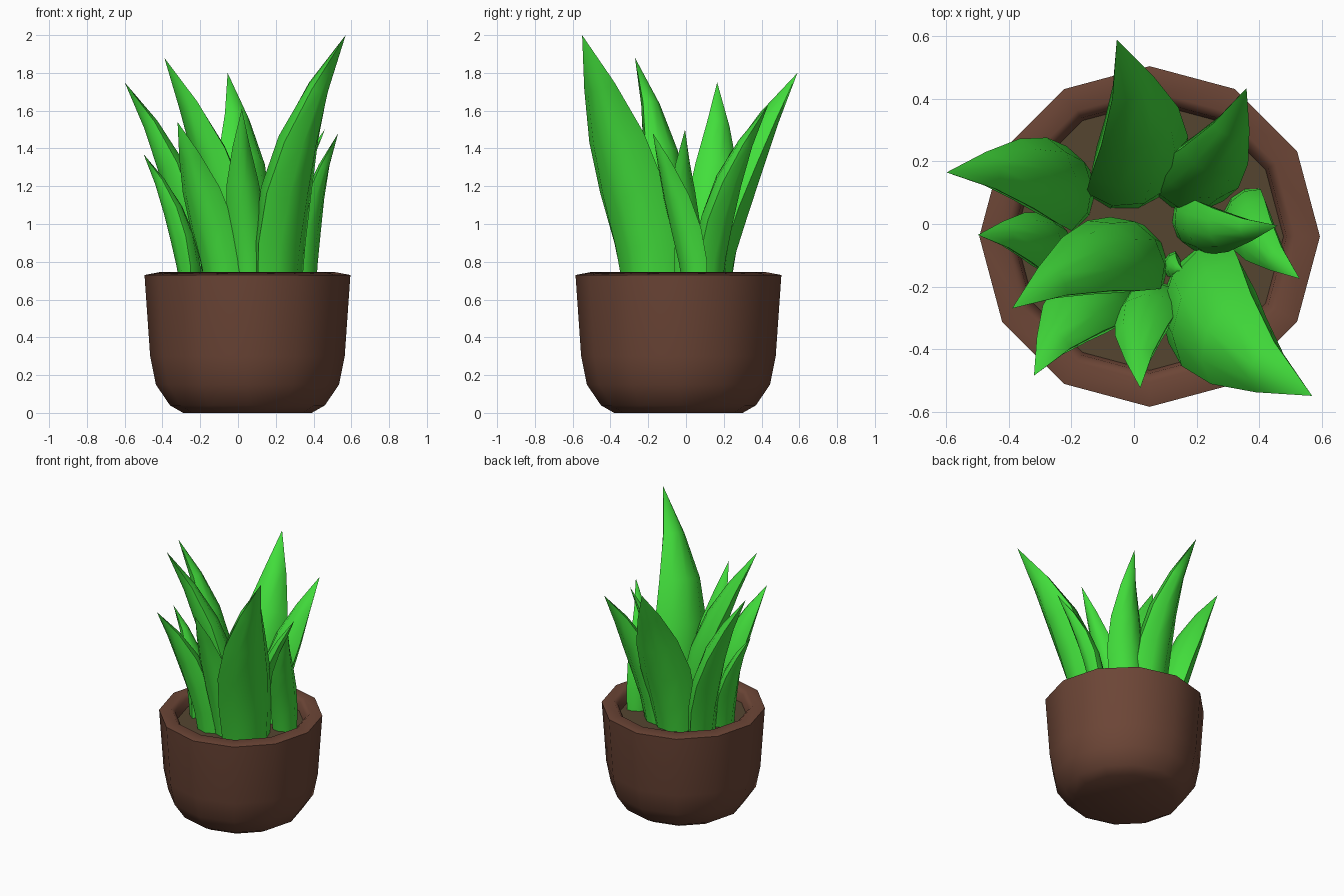
import bpy, bmesh, math
from mathutils import Vector

if "Cube" in bpy.data.objects:
    bpy.data.objects.remove(bpy.data.objects["Cube"])

CX, CY = 0.05, -0.04      # pot axis


def material(name, rgb):
    m = bpy.data.materials.new(name)
    m.diffuse_color = (*rgb, 1)
    m.use_nodes = True
    m.node_tree.nodes["Principled BSDF"].inputs["Base Color"].default_value = m.diffuse_color
    return m


def finish(bm, name, mat, angle):
    bmesh.ops.recalc_face_normals(bm, faces=bm.faces)
    me = bpy.data.meshes.new(name)
    bm.to_mesh(me)
    bm.free()
    me.materials.append(mat)
    ob = bpy.data.objects.new(name, me)
    bpy.context.collection.objects.link(ob)
    bpy.ops.object.select_all(action='DESELECT')
    ob.select_set(True)
    bpy.context.view_layer.objects.active = ob
    bpy.ops.object.shade_smooth_by_angle(angle=math.radians(angle))
    return ob


def bridge(bm, a, b):
    n = len(a)
    for i in range(n):
        j = (i + 1) % n
        bm.faces.new((a[i], a[j], b[j], b[i]))


def lathe(name, profile, mat, sides=12):
    bm = bmesh.new()
    rings = [[bm.verts.new((CX + r * math.cos(2 * math.pi * i / sides),
                            CY + r * math.sin(2 * math.pi * i / sides), z))
              for i in range(sides)] for r, z in profile]
    for a, b in zip(rings, rings[1:]):
        bridge(bm, a, b)
    bm.faces.new(rings[0])
    bm.faces.new(rings[-1])
    return finish(bm, name, mat, 65)


# fleshy cross-section: across the blade, outward
SECTION = [(-1, -0.1), (-0.65, 0.42), (0, 0.64), (0.65, 0.42),
           (1, -0.1), (0.6, -0.5), (0, -0.65), (-0.6, -0.5)]
# position along the blade, relative width
TAPER = [(0, 0.85), (0.2, 0.97), (0.4, 1.0), (0.6, 0.82), (0.8, 0.45)]


def leaf(name, base, tip, width, mat, power=1.8):
    b, t = Vector((*base, 0.63)), Vector(tip)
    flat = Vector((t.x - b.x, t.y - b.y, 0))
    left = Vector((-flat.y, flat.x, 0)).normalized()
    bm = bmesh.new()
    rings = []
    for u, w in TAPER:
        # blade bows to its right and the tip hooks back
        p = (b + flat * u ** power + Vector((0, 0, (t.z - b.z) * u))
             - left * (0.12 * width * math.sin(math.pi * u ** 1.5)))
        tangent = flat * (power * u ** (power - 1)) + Vector((0, 0, t.z - b.z))
        out = left.cross(tangent).normalized()
        if out.dot(flat) < 0:
            out = -out
        a = math.radians(8 + 24 * u)                  # twist
        side = left * math.cos(a) - out * math.sin(a)
        out = out * math.cos(a) + left * math.sin(a)
        h = w * width / 2
        rings.append([bm.verts.new(p + side * (s * h) + out * (o * h))
                      for s, o in SECTION])
    for r, q in zip(rings, rings[1:]):
        bridge(bm, r, q)
    bm.faces.new(rings[0])
    point = bm.verts.new(t)
    last = rings[-1]
    for i in range(len(last)):
        bm.faces.new((last[i], last[(i + 1) % len(last)], point))
    return finish(bm, name, mat, 75)


clay = material("clay", (0.15, 0.06, 0.037))
earth = material("earth", (0.09, 0.06, 0.03))
green = material("leaf_green", (0.055, 0.74, 0.045))

# pot with rounded bottom and thick rim
lathe("pot", [(0.34, 0), (0.41, 0.04), (0.485, 0.15), (0.515, 0.30),
              (0.545, 0.73), (0.465, 0.745), (0.438, 0.72), (0.425, 0.64)], clay)
# soil disc
lathe("soil", [(0.43, 0.62), (0.43, 0.66)], earth)

# leaves: base x/y, tip, width
LEAVES = [
    ((0.215, -0.20), (0.57, -0.55, 2.00), 0.39),
    ((0.02, -0.10), (-0.39, -0.27, 1.88), 0.29),
    ((-0.01, 0.14), (-0.055, 0.59, 1.80), 0.34),
    ((-0.20, 0.10), (-0.60, 0.165, 1.75), 0.28),
    ((0.15, 0.12), (0.36, 0.435, 1.63), 0.27),
    ((0.07, -0.24), (0.02, -0.525, 1.61), 0.21),
    ((-0.08, -0.23), (-0.32, -0.485, 1.54), 0.26),
    ((0.17, 0.01), (0.46, -0.005, 1.50), 0.18),
    ((0.35, 0.05), (0.53, -0.175, 1.48), 0.19),
    ((-0.25, -0.09), (-0.50, -0.035, 1.37), 0.20),
]
for i, (base, tip, width) in enumerate(LEAVES):
    leaf(f"leaf_{i + 1}", base, tip, width, green)
# young shoot in the middle
leaf("shoot", (0.12, -0.12), (0.16, -0.15, 0.98), 0.08, green)
